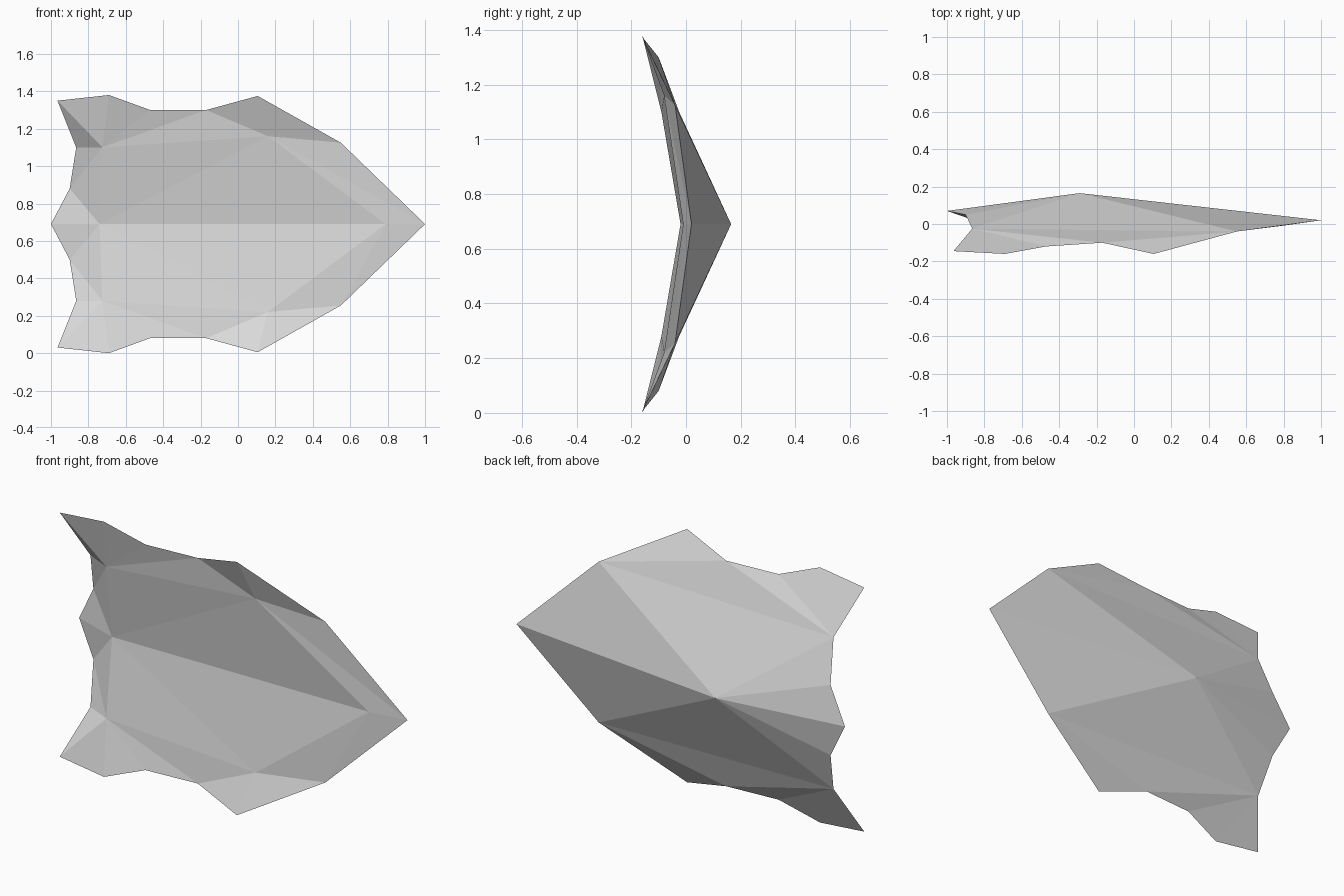
import bpy
import bmesh

cube = bpy.data.objects.get("Cube")
if cube:
    bpy.data.objects.remove(cube, do_unlink=True)

MID = 0.69  # height of the mirror line

# Half of the shell: x, depth, distance from the mirror line
points = {
    "nose": (1.0, 0.02, 0), "shoulder": (0.55, -0.04, 0.435),
    "wing": (0.105, -0.16, 0.685), "waist": (-0.17, -0.10, 0.61),
    "hip": (-0.47, -0.12, 0.61), "fin": (-0.69, -0.16, 0.69),
    "fin_tip": (-0.965, -0.145, 0.66), "notch": (-0.865, -0.025, 0.41),
    "tail_side": (-0.9, 0.05, 0.19), "tail": (-1.0, 0.07, 0),
    "front_ridge": (0.79, -0.01, 0), "front_cheek": (0.16, -0.08, 0.47),
    "front_fin": (-0.725, -0.09, 0.41), "front_hollow": (-0.74, -0.02, 0),
    "peak": (-0.29, 0.165, 0),
}


def fan(centre, *rim):
    """Triangles from a centre point to each pair of neighbours on the rim."""
    return [(centre, a, b) for a, b in zip(rim, rim[1:])]


# Facets of the front: around the fin, the big cheek plane, the wing
front = (
    fan("front_fin", "front_hollow", "tail_side", "notch", "fin_tip",
        "fin", "hip", "waist", "front_cheek", "front_hollow")
    + fan("front_hollow", "tail", "tail_side")
    + fan("front_cheek", "front_hollow", "front_ridge")
    + fan("front_cheek", "waist", "wing", "shoulder")
)

# Facets of the back: around the peak, then the notch, then the wing
back = (
    fan("peak", "nose", "shoulder", "notch", "tail_side", "tail")
    + fan("notch", "shoulder", "waist", "hip", "fin", "fin_tip")
    + fan("shoulder", "wing", "waist")
)

# The brow is split along a different diagonal on each half
brow = {
    1: fan("front_cheek", "front_ridge", "nose", "shoulder"),
    -1: fan("front_ridge", "front_cheek", "shoulder", "nose"),
}

bm = bmesh.new()
for side in (1, -1):
    verts = {name: bm.verts.new((x, y, MID + side * h))
             for name, (x, y, h) in points.items()}
    for facet in front + back + brow[side]:
        bm.faces.new([verts[name] for name in facet])
bmesh.ops.remove_doubles(bm, verts=bm.verts, dist=0.0001)
bmesh.ops.recalc_face_normals(bm, faces=bm.faces)

mesh = bpy.data.meshes.new("faceted_shell")
bm.to_mesh(mesh)
bm.free()
shell = bpy.data.objects.new("faceted_shell", mesh)
bpy.context.collection.objects.link(shell)

# Plain light grey
grey = bpy.data.materials.new("light_grey")
grey.use_nodes = True
colour = (0.7, 0.7, 0.7, 1)
grey.diffuse_color = colour
grey.node_tree.nodes["Principled BSDF"].inputs["Base Color"].default_value = colour
mesh.materials.append(grey)
